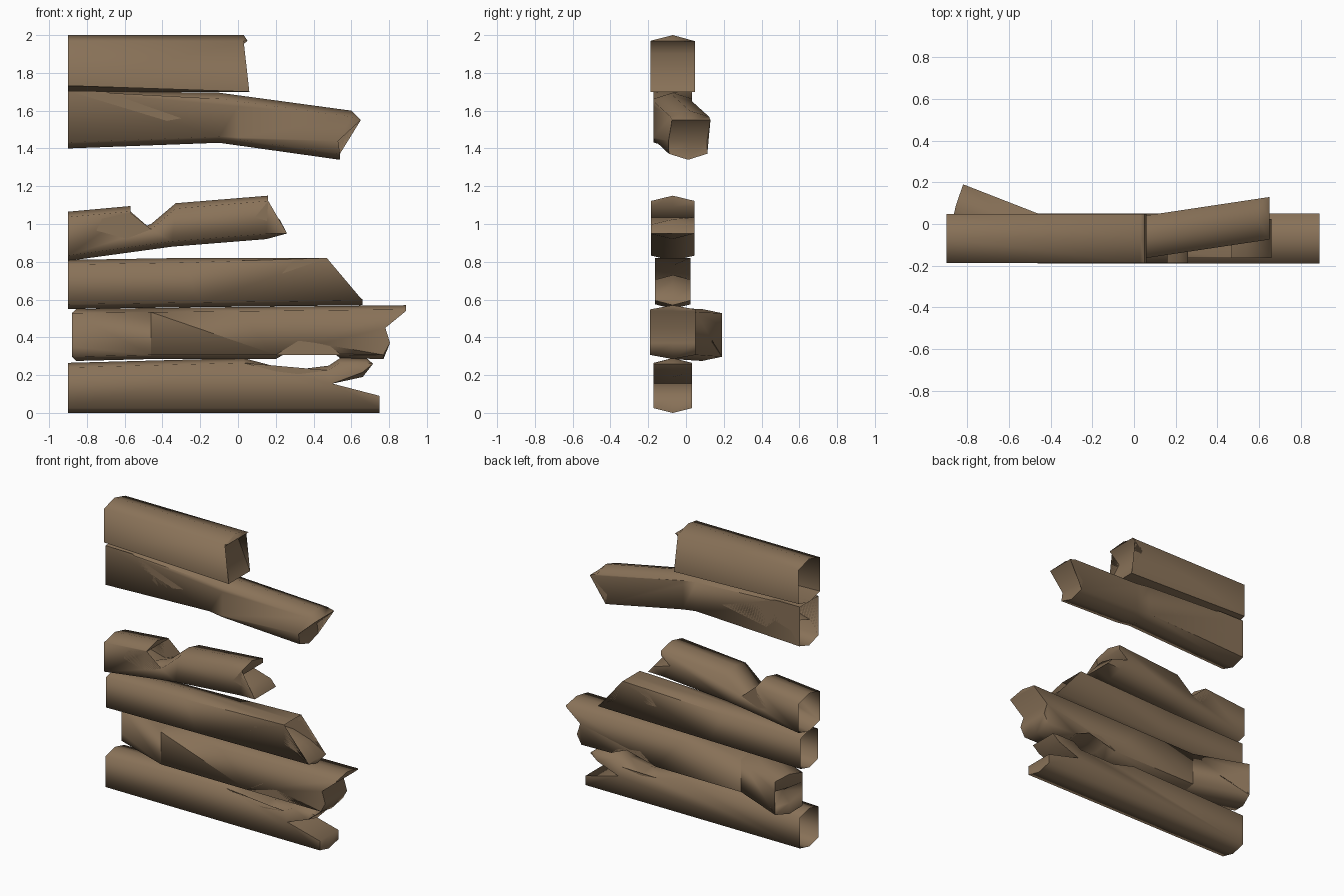
import bpy, bmesh, math
from mathutils import Vector

if "Cube" in bpy.data.objects:
    bpy.data.objects.remove(bpy.data.objects["Cube"])

wood = bpy.data.materials.new("weathered brown wood")
wood.diffuse_color = (0.25, 0.168, 0.098, 1)
wood.use_nodes = True
wood.node_tree.nodes["Principled BSDF"].inputs["Base Color"].default_value = wood.diffuse_color
YC = -0.07   # centre line of the fence in depth


def plank(name, outline, half, bevel=0.032, closed=False, bend_x=None, slope=0.0, back_dx=None):
    """Ridged plank: full outline on the middle plane, inset outline on front and back."""
    n = len(outline)
    pts = [Vector(p) for p in outline]
    normals, is_open = [], []
    for i in range(n):
        a, b = pts[i], pts[(i + 1) % n]
        e = b - a
        nrm = Vector((e.y, -e.x)).normalized()
        normals.append(nrm)
        is_open.append(not closed and a.x < -0.8 and b.x < -0.8 and nrm.x < -0.5)
    bm = bmesh.new()
    layers = [[], [], []]
    for i, p in enumerate(pts):
        v = Vector((0, 0))
        for k in (i - 1, i):
            if not is_open[k]:
                v += normals[k]
        if v.length > 1e-4:
            v.normalize()
        dz = -math.copysign(bevel, v.y) if abs(v.y) > 0.65 else 0
        dx = (back_dx or {}).get(i, 0)
        layers[0].append(bm.verts.new((p.x, YC - half, p.y + dz)))
        layers[1].append(bm.verts.new((p.x + dx * 0.4, YC, p.y)))
        layers[2].append(bm.verts.new((p.x + dx, YC + half, p.y + dz)))
    # broad front and back faces, then ridged edges (sawn left ends stay open)
    caps = [bm.faces.new(layers[0]), bm.faces.new(layers[2][::-1])]
    for i in range(n):
        if is_open[i]:
            continue
        j = (i + 1) % n
        for a, b in ((layers[0], layers[1]), (layers[1], layers[2])):
            bm.faces.new((a[i], b[i], b[j], a[j]))
    bmesh.ops.triangulate(bm, faces=caps)
    # bent part of the plank leans toward the back
    if bend_x is not None:
        bmesh.ops.bisect_plane(bm, geom=bm.verts[:] + bm.edges[:] + bm.faces[:],
                               plane_co=(bend_x, 0, 0), plane_no=(1, 0, 0))
        for v in bm.verts:
            d = (v.co.x - bend_x) * slope
            if d > 0:
                v.co.y += d
    bm.normal_update()
    me = bpy.data.meshes.new(name)
    bm.to_mesh(me)
    bm.free()
    me.materials.append(wood)
    ob = bpy.data.objects.new(name, me)
    bpy.context.collection.objects.link(ob)
    bpy.ops.object.select_all(action='DESELECT')
    ob.select_set(True)
    bpy.context.view_layer.objects.active = ob
    bpy.ops.object.shade_smooth_by_angle(angle=math.radians(80))
    return ob


# top plank with notched end
plank("top_plank", [(-.9, 1.7), (.06, 1.7), (-.03, 1.9), (.05, 1.97), (.03, 2), (-.9, 2)], 0.117)

# second plank: split on the left, bent back on the right
plank("bent_split_plank", [
    (-.9, 1.4), (-.1, 1.43), (.54, 1.34), (.53, 1.44), (.65, 1.55), (.6, 1.6), (-.1, 1.695),
    (-.9, 1.705), (-.7, 1.67), (-.45, 1.58), (-.3, 1.56), (-.64, 1.53), (-.71, 1.59),
    (-.83, 1.555), (-.9, 1.43)], 0.102, bend_x=0.0, slope=0.15)

# third plank: short and deeply bitten
plank("bitten_plank", [
    (-.9, .805), (-.35, .88), (.15, .92), (.26, .95), (.22, 1.025), (.09, 1.035), (.16, 1.09),
    (.16, 1.15), (-.33, 1.11), (-.46, 1.0), (-.59, .95), (-.75, .965), (-.72, 1.0),
    (-.57, 1.06), (-.57, 1.095), (-.9, 1.065)], 0.116, bevel=0.028)

# fourth plank: forked right end
plank("forked_plank", [
    (-.9, .55), (-.2, .56), (.66, .57), (.66, .6), (.54, .69), (.41, .73), (.21, .71),
    (.29, .78), (.47, .82), (-.3, .82), (-.9, .81)], 0.094, bevel=0.025)

# fifth plank: left end twisted back and splintered
plank("splintered_plank", [
    (-.88, .275), (-.46, .285), (.2, .285), (.27, .325), (.32, .36), (.4, .35), (.49, .33),
    (.54, .29), (.77, .285), (.805, .37), (.78, .45), (.89, .54), (.89, .57), (0, .56),
    (-.46, .555), (-.88, .55), (-.88, .46), (-.88, .405), (-.88, .35)],
    0.12, bevel=0.022, closed=True, bend_x=-0.46, slope=-0.39,
    back_dx={0: .06, 15: .06, 16: .06, 17: .25, 18: .06})

# bottom plank: split right end
plank("bottom_plank", [
    (-.9, 0), (.75, 0), (.75, .09), (.5, .155), (.66, .19), (.715, .26), (.68, .29), (.54, .29),
    (.48, .25), (.32, .23), (.2, .245), (.03, .29), (-.9, .265)], 0.102, bevel=0.025)
